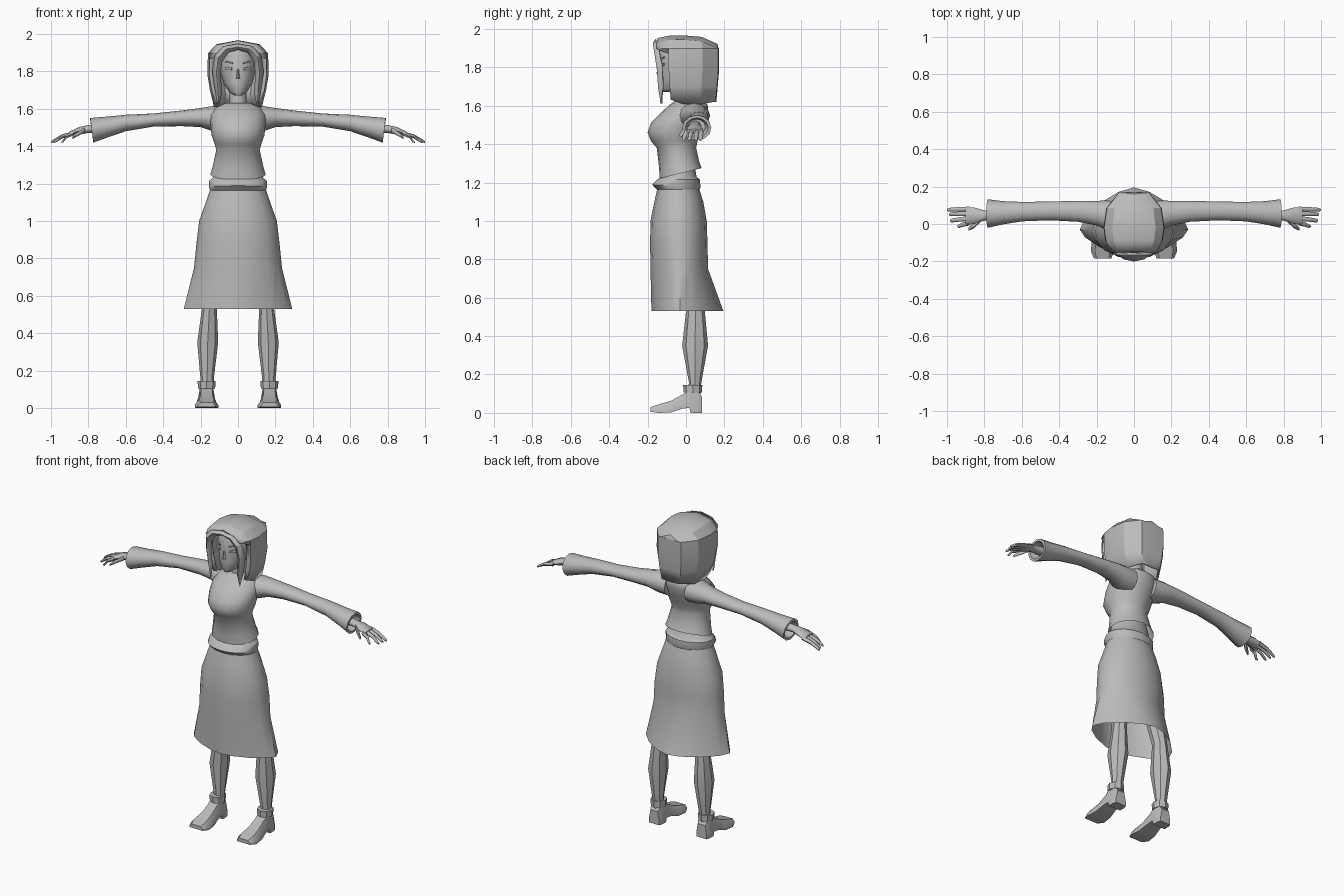
import bpy, bmesh, math

grey = bpy.data.materials.new("plain_grey")
grey.diffuse_color = (0.5, 0.5, 0.5, 1)


def finish(name, bm, mirror=False, thick=0, angle=40):
    """Turn a bmesh into a finished object."""
    bmesh.ops.remove_doubles(bm, verts=bm.verts, dist=0.0005)
    bmesh.ops.recalc_face_normals(bm, faces=bm.faces)
    me = bpy.data.meshes.new(name)
    bm.to_mesh(me)
    bm.free()
    me.materials.append(grey)
    ob = bpy.data.objects.new(name, me)
    bpy.context.collection.objects.link(ob)
    bpy.ops.object.select_all(action='DESELECT')
    ob.select_set(True)
    bpy.context.view_layer.objects.active = ob
    bpy.ops.object.shade_smooth_by_angle(angle=math.radians(angle))
    if mirror:
        ob.modifiers.new("mirror", 'MIRROR').use_clip = True
    if thick:
        sol = ob.modifiers.new("thickness", 'SOLIDIFY')
        sol.thickness, sol.offset = thick, -1
    return ob


def skin(bm, rings, closed=True, caps=(True, True)):
    """Bridge successive rows of points."""
    rows = [[bm.verts.new(p) for p in r] for r in rings]
    n = len(rows[0])
    for a, b in zip(rows, rows[1:]):
        for i in range(n if closed else n - 1):
            j = (i + 1) % n
            bm.faces.new((a[i], a[j], b[j], b[i]))
    if closed:
        if caps[0]:
            bm.faces.new(rows[0])
        if caps[1]:
            bm.faces.new(rows[-1])


def loft(name, rings, caps=(True, True), **kw):
    bm = bmesh.new()
    skin(bm, rings, True, caps)
    return finish(name, bm, **kw)


def power(v, p):
    return math.copysign(abs(v) ** (2 / p), v)


def level(z, rx, yf, yb, ys=None, p=2.0, n=16, cx=0, tilt=0):
    """Horizontal section with its own front and back depth."""
    ys = (yf + yb) / 2 if ys is None else ys
    pts = []
    for i in range(n):
        a = 2 * math.pi * i / n
        c, s = power(math.cos(a), p), power(math.sin(a), p)
        y = ys + s * ((yb - ys) if s > 0 else (ys - yf))
        pts.append((cx + rx * c, y, z + tilt * y))
    return pts


def cross(x, y, z, ry, rz, n=12, lean=0):
    """Section across the arm."""
    return [(x + lean * math.sin(a), y + ry * math.cos(a), z + rz * math.sin(a))
            for a in (2 * math.pi * i / n for i in range(n))]


# skirt with flared hem and folded waistband
loft("skirt", [
    level(0.53, 0.29, -0.18, 0.195, -0.03, 1.5),
    level(0.75, 0.235, -0.185, 0.115, -0.03, 1.8),
    level(0.88, 0.222, -0.187, 0.112, -0.03, 2),
    level(1.00, 0.208, -0.185, 0.108),
    level(1.10, 0.172, -0.165, 0.09),
    level(1.165, 0.15, -0.15, 0.07)], (False, False))
loft("waistband", [
    level(1.16, 0.148, -0.148, 0.068),
    level(1.18, 0.156, -0.176, 0.076, tilt=-0.05),
    level(1.215, 0.154, -0.15, 0.072),
    level(1.23, 0.135, -0.13, 0.055),
    level(1.32, 0.11, -0.12, 0.04)], (False, True))

# blouse body
loft("blouse", [
    level(1.255, 0.148, -0.138, 0.082, tilt=0.25),
    level(1.295, 0.136, -0.14, 0.07, tilt=0.15),
    level(1.38, 0.116, -0.152, 0.053),
    level(1.415, 0.126, -0.182, 0.06),
    level(1.46, 0.142, -0.2, 0.078),
    level(1.51, 0.146, -0.183, 0.097),
    level(1.565, 0.15, -0.13, 0.115),
    level(1.605, 0.125, -0.085, 0.113),
    level(1.63, 0.07, -0.05, 0.085)], (False, True), angle=60)

# sleeves, wide and hollow at the cuff
loft("sleeve", [
    cross(0.07, 0.035, 1.545, 0.085, 0.07),
    cross(0.14, 0.045, 1.548, 0.08, 0.066),
    cross(0.20, 0.058, 1.553, 0.066, 0.051),
    cross(0.30, 0.068, 1.549, 0.056, 0.042),
    cross(0.45, 0.07, 1.540, 0.05, 0.035),
    cross(0.60, 0.066, 1.524, 0.052, 0.044),
    cross(0.70, 0.06, 1.502, 0.062, 0.056),
    cross(0.782, 0.056, 1.485, 0.076, 0.066, lean=0.008),
    cross(0.782, 0.056, 1.485, 0.06, 0.052, lean=0.008),
    cross(0.73, 0.056, 1.49, 0.045, 0.04)], mirror=True, angle=60)

# hands: palm, four fingers and thumb
loft("palm", [
    cross(0.72, 0.05, 1.497, 0.03, 0.026, 8),
    cross(0.80, 0.045, 1.492, 0.027, 0.021, 8),
    cross(0.85, 0.045, 1.482, 0.042, 0.02, 8),
    cross(0.90, 0.042, 1.466, 0.05, 0.013, 8)], mirror=True, angle=60)
fingers = [("little_finger", 0.005, -0.012, 0.945), ("ring_finger", 0.03, 0.018, 0.985),
           ("middle_finger", 0.055, 0.052, 0.99), ("index_finger", 0.08, 0.076, 1.0)]
for name, y0, y1, tip in fingers:
    mid = (0.89 + tip) / 2
    loft(name, [cross(0.88, y0, 1.469, 0.013, 0.013, 6),
                cross(mid, (y0 + y1) / 2, 1.452, 0.012, 0.011, 6),
                cross(tip - 0.01, y1, 1.427, 0.01, 0.009, 6),
                cross(tip, y1, 1.422, 0.004, 0.005, 6)], mirror=True, angle=60)
loft("thumb", [cross(0.82, 0.025, 1.486, 0.014, 0.016, 6),
               cross(0.855, -0.008, 1.466, 0.015, 0.013, 6),
               cross(0.885, -0.028, 1.446, 0.008, 0.009, 6)], mirror=True, angle=60)

# legs, ankle cuffs
loft("leg", [
    level(0.09, 0.034, 0.01, 0.075, n=8, cx=0.165),
    level(0.16, 0.036, 0.015, 0.08, n=8, cx=0.165),
    level(0.35, 0.056, -0.02, 0.115, n=8, cx=0.162),
    level(0.53, 0.04, 0.0, 0.098, n=8, cx=0.153),
    level(0.85, 0.065, -0.05, 0.075, n=8, cx=0.11)], mirror=True, angle=25)
loft("ankle_cuff", [
    level(0.105, 0.046, -0.012, 0.083, n=8, cx=0.168),
    level(0.145, 0.048, -0.015, 0.085, n=8, cx=0.168)], mirror=True, angle=25)


def shoe_ring(y, hw, lo, hi, top, cx=0.168):
    mid = lo + 0.35 * (hi - lo)
    side = ((-hw, lo), (-hw, mid), (-hw * top, hi), (hw * top, hi), (hw, mid), (hw, lo))
    return [(cx + x, y, z) for x, z in side]


# shoes with heel block and raised arch
loft("shoe", [
    shoe_ring(0.083, 0.036, 0.0, 0.085, 0.7),
    shoe_ring(0.065, 0.042, 0.0, 0.11, 0.8),
    shoe_ring(0.024, 0.044, 0.0, 0.112, 0.8),
    shoe_ring(0.018, 0.044, 0.026, 0.112, 0.8),
    shoe_ring(-0.02, 0.046, 0.022, 0.095, 0.65),
    shoe_ring(-0.08, 0.056, 0.002, 0.062, 0.6),
    shoe_ring(-0.145, 0.063, 0.0, 0.044, 0.65),
    shoe_ring(-0.185, 0.046, 0.006, 0.03, 0.7)], mirror=True, angle=35)

# neck and head
loft("neck", [level(1.58, 0.055, -0.045, 0.07, n=10),
              level(1.65, 0.045, -0.035, 0.05, n=10),
              level(1.74, 0.045, -0.04, 0.05, n=10)])
loft("head", [
    level(1.672, 0.022, -0.128, -0.07, n=14),
    level(1.69, 0.048, -0.137, 0.0, n=14),
    level(1.74, 0.079, -0.142, 0.07, n=14),
    level(1.80, 0.094, -0.14, 0.1, n=14),
    level(1.88, 0.1, -0.142, 0.12, n=14),
    level(1.93, 0.07, -0.12, 0.09, n=14)], angle=60)

# nose
bm = bmesh.new()
skin(bm, [[(-0.004, -0.139, 1.81), (0.004, -0.139, 1.81), (0, -0.142, 1.81)],
          [(-0.01, -0.138, 1.762), (0.01, -0.138, 1.762), (0, -0.155, 1.766)]])
finish("nose", bm)


def face_plate(name, x, y, z, w, h, slant):
    """Thin plate lying on the curved cheek, mirrored to the other side."""
    bm = bmesh.new()
    c, s = math.cos(0.55), math.sin(0.55)
    rows = []
    for u in (-w / 2, w / 2):
        rows.append([(x + u * c - v * s, y + u * s + v * c, z + k + u * slant)
                     for v, k in ((-0.004, -h / 2), (0.004, -h / 2), (0.004, h / 2), (-0.004, h / 2))])
    skin(bm, rows)
    finish(name, bm, mirror=True)


face_plate("eye", 0.05, -0.124, 1.815, 0.04, 0.014, 0.1)
face_plate("eyebrow", 0.048, -0.126, 1.848, 0.046, 0.007, 0.2)

# hair shell: half outline from face edge to nape, scaled at each height
outline = [(0.12, -0.155), (0.15, -0.09), (0.16, -0.02), (0.145, 0.085), (0.08, 0.168), (0, 0.172)]
rows = [(1.967, 0, 0.95, -1), (1.945, 0.72, 0.99, -1), (1.898, 1, 1, -1), (1.87, 1.01, 1, -0.09),
        (1.78, 1.02, 1, -0.09), (1.70, 0.94, 0.96, -0.085), (1.62, 0.8, 0.92, -0.08)]
bm = bmesh.new()
grid = []
for r, (z, sx, sy, limit) in enumerate(rows):
    pts = []
    for x, y in outline:
        x, y = x * sx, max(y * sy, limit)
        drop = 2.2 * max(0, y - 0.02) ** 2 + 1.5 * max(0, -0.05 - y) ** 2 if r < 2 else 0
        jag = 0.012 * math.sin(y * 60) if r == len(rows) - 1 else 0
        pts.append((x, y, z - drop + jag))
    grid.append(pts)
skin(bm, grid, closed=False)
finish("hair", bm, mirror=True, thick=0.012, angle=25)

# parted fringe falling into a pointed lock beside the face
outer = [(0, -0.16, 1.948), (0.075, -0.16, 1.935), (0.122, -0.145, 1.895),
         (0.14, -0.125, 1.8), (0.125, -0.122, 1.7), (0.106, -0.13, 1.612)]
ridge = [(0, -0.172, 1.93), (0.062, -0.172, 1.92), (0.105, -0.165, 1.875),
         (0.116, -0.152, 1.79), (0.106, -0.145, 1.69), (0.104, -0.132, 1.61)]
inner = [(0, -0.155, 1.915), (0.05, -0.155, 1.9), (0.085, -0.145, 1.85),
         (0.093, -0.135, 1.78), (0.085, -0.135, 1.69), (0.102, -0.13, 1.612)]
bm = bmesh.new()
skin(bm, [outer, ridge, inner], closed=False)
finish("fringe_lock", bm, mirror=True, thick=0.008, angle=25)
